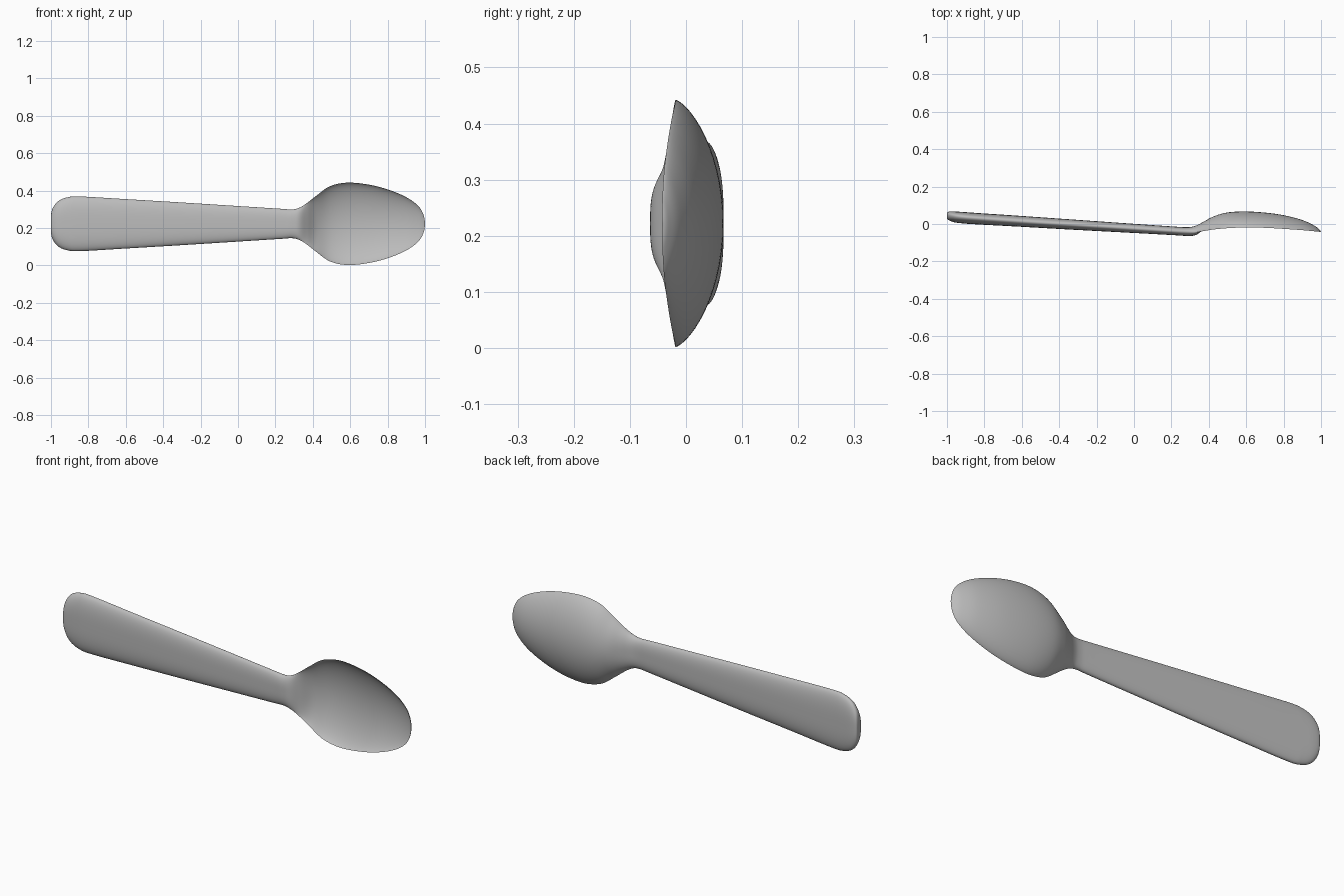
import bpy, bmesh, math

if "Cube" in bpy.data.objects:
    bpy.data.objects.remove(bpy.data.objects["Cube"])

ZC = 0.222          # height of the spoon's long axis
STEPS, SIDE = 6, 28  # subdivisions per station, points across each face

# stations: x, half width, rim y, front centre y, back centre y
ST = [
    (-1.00, 0.000, 0.050, 0.050, 0.050),
    (-1.00, 0.045, 0.049, 0.030, 0.060),
    (-0.99, 0.085, 0.047, 0.020, 0.066),
    (-0.96, 0.122, 0.043, 0.009, 0.067),
    (-0.91, 0.142, 0.037, 0.003, 0.064),
    (-0.84, 0.146, 0.031, -0.002, 0.059),
    (-0.60, 0.132, 0.014, -0.015, 0.043),
    (-0.30, 0.114, -0.005, -0.032, 0.022),
    (0.00, 0.095, -0.024, -0.048, 0.001),
    (0.22, 0.081, -0.038, -0.060, -0.014),
    (0.29, 0.077, -0.041, -0.064, -0.017),
    (0.33, 0.087, -0.043, -0.059, -0.009),
    (0.37, 0.112, -0.038, -0.032, 0.011),
    (0.42, 0.151, -0.030, 0.008, 0.038),
    (0.49, 0.200, -0.023, 0.038, 0.060),
    (0.58, 0.220, -0.019, 0.050, 0.067),
    (0.69, 0.211, -0.020, 0.046, 0.062),
    (0.80, 0.184, -0.026, 0.032, 0.047),
    (0.90, 0.142, -0.033, 0.006, 0.021),
    (0.965, 0.094, -0.039, -0.020, -0.009),
    (0.993, 0.045, -0.042, -0.036, -0.031),
    (1.00, 0.000, -0.043, -0.043, -0.043),
]


def spline(i, t):
    """Catmull-Rom point between stations i and i+1."""
    last = len(ST) - 1
    a, b, c, d = (ST[min(max(k, 0), last)] for k in (i - 1, i, i + 1, i + 2))
    return [0.5 * (2 * q + (r - p) * t + (2 * p - 5 * q + 4 * r - s) * t * t
                   + (3 * q - p - 3 * r + s) * t ** 3)
            for p, q, r, s in zip(a, b, c, d)]


def section(x, w, rim, front, back):
    """Closed ring: rounded bar on the handle, dished shell on the bowl."""
    k = min(max((x - 0.28) / 0.17, 0), 1)
    k = k * k * (3 - 2 * k)
    p, q = 3 - k, 0.5 + 0.2 * k
    ring = []
    for j in range(2 * SIDE):
        a = math.pi * j / SIDE
        s = math.cos(a)
        f = max(0, 1 - abs(s) ** p) ** q
        mid = back if j < SIDE else front
        ring.append((x, rim + (mid - rim) * f, ZC + w * s))
    return ring


# spoon: one skin lofted from handle end to bowl tip
bm = bmesh.new()
pts = [spline(i, t / STEPS) for i in range(len(ST) - 1) for t in range(STEPS)][1:]
rings = [[bm.verts.new(c) for c in section(*p)] for p in pts]
n = 2 * SIDE
for r0, r1 in zip(rings, rings[1:]):
    for j in range(n):
        bm.faces.new((r0[j], r0[(j + 1) % n], r1[(j + 1) % n], r1[j]))
for ring, end in ((rings[0], ST[0]), (rings[-1], ST[-1])):
    tip = bm.verts.new((end[0], end[2], ZC))
    for j in range(n):
        bm.faces.new((ring[j], ring[(j + 1) % n], tip))
bmesh.ops.recalc_face_normals(bm, faces=bm.faces)
mesh = bpy.data.meshes.new("spoon")
bm.to_mesh(mesh)
bm.free()
spoon = bpy.data.objects.new("spoon", mesh)
bpy.context.collection.objects.link(spoon)

# plain grey finish, smooth except at the bowl rim
grey = bpy.data.materials.new("grey")
grey.diffuse_color = (0.5, 0.5, 0.5, 1)
grey.use_nodes = True
grey.node_tree.nodes["Principled BSDF"].inputs["Base Color"].default_value = grey.diffuse_color
mesh.materials.append(grey)
bpy.context.view_layer.objects.active = spoon
spoon.select_set(True)
bpy.ops.object.shade_smooth_by_angle(angle=math.radians(50))
